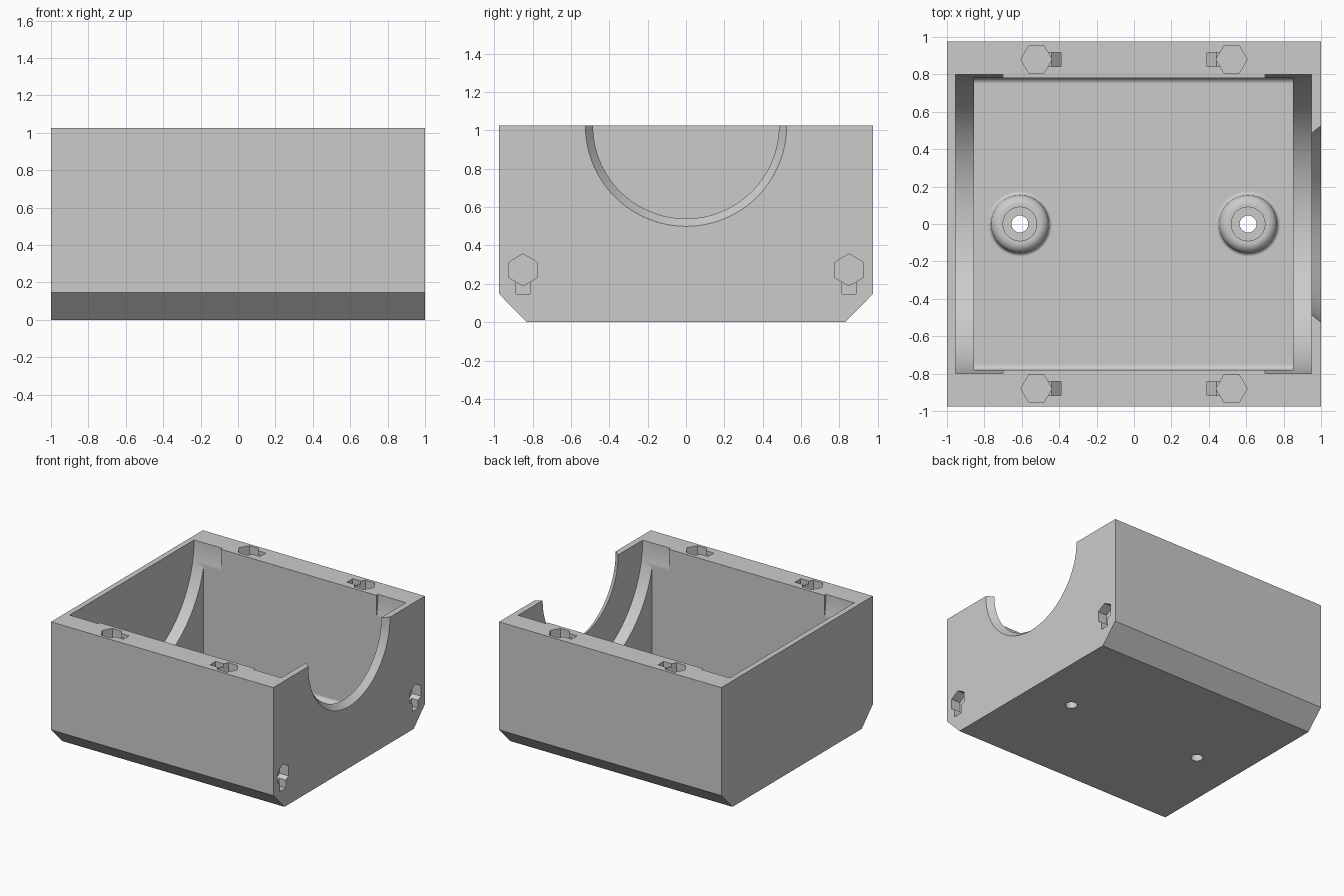
import bpy, bmesh, math
from mathutils import Vector

cube = bpy.data.objects.get("Cube")
if cube:
    bpy.data.objects.remove(cube, do_unlink=True)

grey = bpy.data.materials.new("light_grey")
grey.use_nodes = True
COLOUR = (0.6, 0.6, 0.6, 1)
grey.diffuse_color = COLOUR
grey.node_tree.nodes["Principled BSDF"].inputs["Base Color"].default_value = COLOUR

HEIGHT, FLOOR = 1.025, 0.05


def place(axis, u, v, w):
    """Profile point (u, v) at distance w along an axis."""
    return {"x": (w, u, v), "y": (u, w, v), "z": (u, v, w)}[axis]


def loft(name, rings):
    """Solid skinned through equally long rings of points."""
    bm = bmesh.new()
    rows = [[bm.verts.new(Vector(p)) for p in ring] for ring in rings]
    n = len(rows[0])
    for a, b in zip(rows, rows[1:]):
        for i in range(n):
            j = (i + 1) % n
            bm.faces.new((a[i], a[j], b[j], b[i]))
    bm.faces.new(rows[0])
    bm.faces.new(rows[-1])
    bmesh.ops.recalc_face_normals(bm, faces=bm.faces[:])
    mesh = bpy.data.meshes.new(name)
    bm.to_mesh(mesh)
    bm.free()
    mesh.materials.append(grey)
    obj = bpy.data.objects.new(name, mesh)
    bpy.context.collection.objects.link(obj)
    return obj


def prism(name, profile, axis, lo, hi):
    return loft(name, [[place(axis, u, v, w) for u, v in profile] for w in (lo, hi)])


def lathe(name, axis, centre, steps, sides=96, turn=0.0):
    """Solid of revolution from (distance, radius) steps."""
    cu, cv = centre
    angles = [turn + math.tau * i / sides for i in range(sides)]
    return loft(name, [[place(axis, cu + r * math.cos(a), cv + r * math.sin(a), w)
                        for a in angles] for w, r in steps])


def combine(target, tool, operation="DIFFERENCE"):
    mod = target.modifiers.new("combine", "BOOLEAN")
    mod.operation, mod.object, mod.solver = operation, tool, "EXACT"
    bpy.context.view_layer.objects.active = target
    bpy.ops.object.modifier_apply(modifier=mod.name)
    bpy.data.objects.remove(tool, do_unlink=True)


def quarter(steps):
    return [math.pi / 2 * i / steps for i in range(steps + 1)]


# Outer block with chamfered lower long edges
housing = prism("housing", [(-0.83, 0), (0.83, 0), (0.975, 0.147), (0.975, HEIGHT),
                            (-0.975, HEIGHT), (-0.975, 0.147)], "x", -1, 1)

# Main cavity with rounded floor corners
fillet = 0.03
half = [(0.78 - fillet + fillet * math.sin(a), FLOOR + fillet - fillet * math.cos(a))
        for a in quarter(8)] + [(0.78, HEIGHT + 0.1)]
cavity = half + [(-y, z) for y, z in reversed(half)]
combine(housing, prism("cavity_cutter", cavity, "x", -0.855, 0.85))

# Round seats at both ends
for lo, hi in ((-0.955, -0.7), (0.7, 0.95)):
    combine(housing, lathe("seat_cutter", "x", (0, HEIGHT), [(lo, 0.8), (hi, 0.8)], 128))

# Flared half-round opening in the left end
combine(housing, lathe("opening_cutter", "x", (0, HEIGHT), [(0.94, 0.477), (1.01, 0.533)], 128))

# Rounded screw bosses with counterbored holes
boss = [(FLOOR - 0.03, 0.175)]
boss += [(FLOOR + 0.02 - 0.02 * math.cos(a), 0.175 - 0.02 * math.sin(a)) for a in quarter(6)]
boss += [(FLOOR + 0.02 + 0.05 * math.sin(a), 0.105 + 0.05 * math.cos(a)) for a in quarter(8)[1:]]
for x in (-0.61, 0.61):
    combine(housing, lathe("boss", "z", (x, 0), boss, 64), "UNION")
    combine(housing, lathe("bore_cutter", "z", (x, 0), [(FLOOR + 0.03, 0.09), (FLOOR + 0.2, 0.09)], 48))
    combine(housing, lathe("hole_cutter", "z", (x, 0), [(-0.1, 0.045), (FLOOR + 0.2, 0.045)], 32))

# Hexagonal pockets with side slots in the top rims
for sx in (-1, 1):
    for y in (-0.88, 0.88):
        combine(housing, lathe("hex_cutter", "z", (sx * 0.522, y),
                               [(HEIGHT - 0.08, 0.083), (HEIGHT + 0.1, 0.083)], 6))
        ramp = [(sx * 0.5, HEIGHT + 0.1), (sx * 0.5, HEIGHT - 0.03), (sx * 0.44, HEIGHT - 0.03),
                (sx * 0.39, HEIGHT - 0.08), (sx * 0.39, HEIGHT + 0.1)]
        combine(housing, prism("slot_cutter", ramp, "y", y - 0.037, y + 0.037))

# Hexagonal pockets with lower slots in the left end
for y in (-0.85, 0.85):
    combine(housing, lathe("hex_cutter", "x", (y, 0.273), [(0.92, 0.083), (1.1, 0.083)], 6, math.pi / 6))
    slot = [(y - 0.037, 0.147), (y + 0.037, 0.147), (y + 0.037, 0.25), (y - 0.037, 0.25)]
    combine(housing, prism("slot_cutter", slot, "x", 0.94, 1.1))

# Smooth curved surfaces, flat faces and sharp edges kept
bpy.ops.object.select_all(action="DESELECT")
housing.select_set(True)
bpy.context.view_layer.objects.active = housing
bpy.ops.object.shade_smooth_by_angle(angle=math.radians(30))
weighted = housing.modifiers.new("weighted_normals", "WEIGHTED_NORMAL")
weighted.keep_sharp = True
